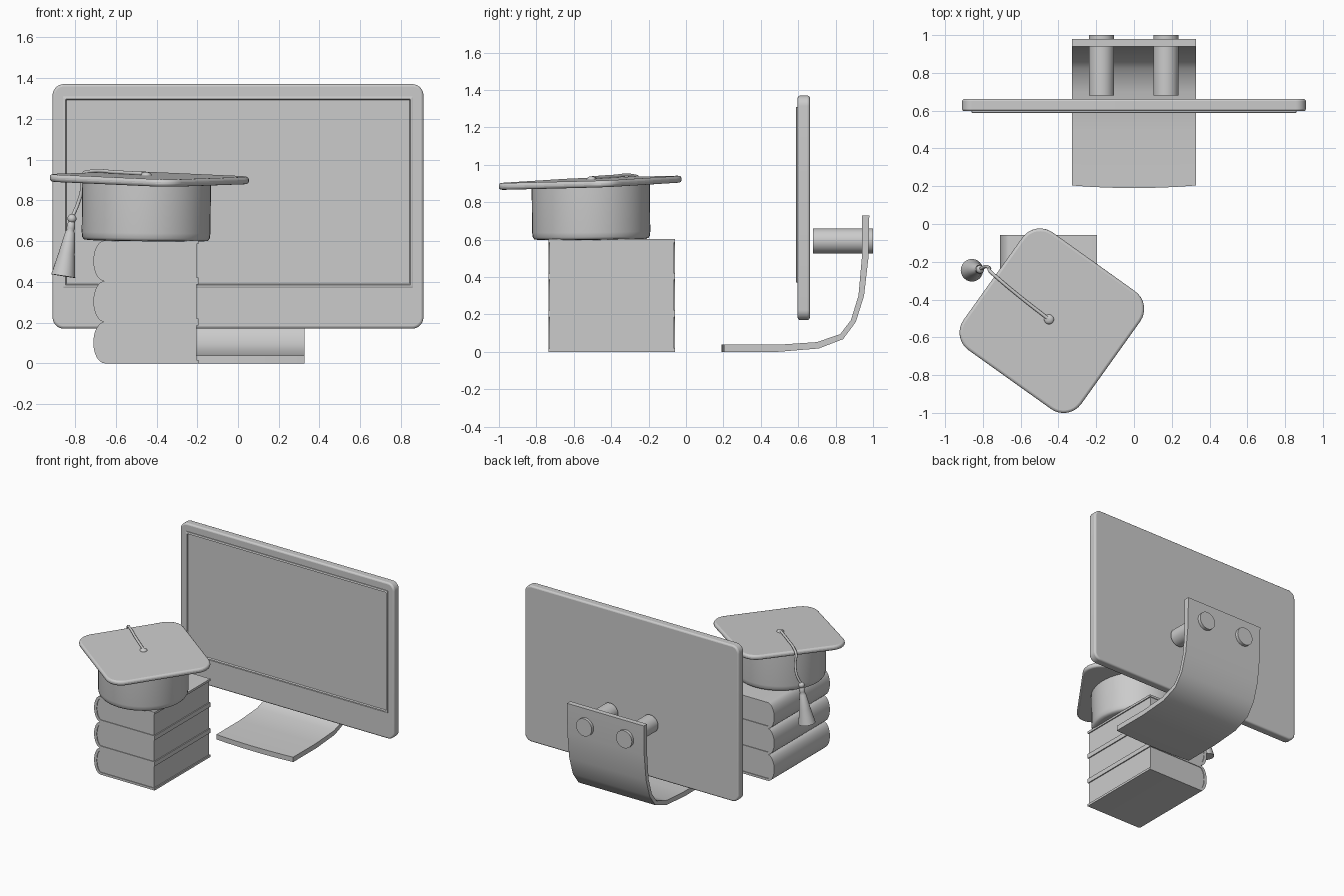
import bpy, bmesh
from math import sin, cos, pi, radians
from mathutils import Vector

if "Cube" in bpy.data.objects:
    bpy.data.objects.remove(bpy.data.objects["Cube"])


def loft(name, rings, bevel=0.0, angle=35, segments=3):
    """Skin equal-length rings of points, cap both ends."""
    bm = bmesh.new()
    rows = [[bm.verts.new(p) for p in ring] for ring in rings]
    n = len(rows[0])
    for a, b in zip(rows, rows[1:]):
        for i in range(n):
            j = (i + 1) % n
            bm.faces.new((a[i], a[j], b[j], b[i]))
    bm.faces.new(rows[0])
    bm.faces.new(rows[-1][::-1])
    bmesh.ops.recalc_face_normals(bm, faces=bm.faces)
    mesh = bpy.data.meshes.new(name)
    bm.to_mesh(mesh)
    bm.free()
    obj = bpy.data.objects.new(name, mesh)
    bpy.context.collection.objects.link(obj)
    if bevel:
        mod = obj.modifiers.new("bevel", 'BEVEL')
        mod.width, mod.segments = bevel, segments
        mod.limit_method, mod.angle_limit = 'ANGLE', radians(40)
    smooth(obj, angle)
    return obj


def smooth(obj, angle=35):
    bpy.ops.object.select_all(action='DESELECT')
    obj.select_set(True)
    bpy.context.view_layer.objects.active = obj
    bpy.ops.object.shade_smooth_by_angle(angle=radians(angle))


def round_rect(hw, hh, r, turn=0.0, n=8):
    pts = []
    for k, (sx, sy) in enumerate(((1, 1), (-1, 1), (-1, -1), (1, -1))):
        for i in range(n + 1):
            a = (k + i / n) * pi / 2
            x, y = sx * (hw - r) + r * cos(a), sy * (hh - r) + r * sin(a)
            pts.append((x * cos(turn) - y * sin(turn), x * sin(turn) + y * cos(turn)))
    return pts


def circle(r, n=32):
    return [(r * cos(2 * pi * i / n), r * sin(2 * pi * i / n)) for i in range(n)]


def along_y(pts, ys, x0=0, z0=0):
    return [[(x0 + x, y, z0 + z) for x, z in pts] for y in ys]


# Monitor housing
loft("monitor_body", along_y(round_rect(0.91, 0.60, 0.055), (0.597, 0.662), z0=0.77), bevel=0.012)

# Screen: raised thin rim with the panel sunk inside it
steps = ((0.0, 0.61), (0.0, 0.59), (0.005, 0.587), (0.013, 0.587), (0.018, 0.597))
loft("screen", [along_y(round_rect(0.86 - d, 0.47 - d, 0.006, n=2), (y,), z0=0.84)[0]
                for d, y in steps], angle=25)

# Bent plate stand, front edge slightly bowed
outer = [(0.19, 0), (0.49, 0), (0.71, 0.018), (0.84, 0.068), (0.908, 0.16),
         (0.952, 0.3), (0.975, 0.5), (0.98, 0.73)]
inner = [(0.94, 0.73), (0.94, 0.5), (0.922, 0.3), (0.882, 0.17), (0.825, 0.095),
         (0.70, 0.052), (0.49, 0.038), (0.19, 0.038)]
rings = []
for i in range(9):
    x = 0.327 * (i / 4 - 1)
    bow = 0.014 * (i / 4 - 1) ** 2
    rings.append([(x, y + (bow if y < 0.2 else 0), z) for y, z in outer + inner])
loft("stand_plate", rings, angle=40)

# Two pins joining stand and monitor
for side, x in (("left", -0.172), ("right", 0.169)):
    loft("stand_pin_" + side, along_y(circle(0.067), (0.68, 1.0), x, 0.593))

# Stack of three books: wrapped cover and page block
def spine(z0, z1, x, bulge, n=16):
    mid, h = (z0 + z1) / 2, (z1 - z0) / 2
    return [(x - bulge * sin(pi * i / n), mid + h * cos(pi * i / n)) for i in range(n + 1)]


levels = (0.0, 0.203, 0.403, 0.602)
t = 0.017
for k, (z0, z1) in enumerate(zip(levels, levels[1:]), 1):
    back = spine(z0, z1, -0.655, 0.055)
    core = spine(z0 + t, z1 - t, -0.65, 0.038)
    cover = ([(-0.195, z1)] + back + [(-0.195, z0), (-0.195, z0 + t)]
             + core[::-1] + [(-0.195, z1 - t)])
    loft(f"book_cover_{k}", along_y(cover, (-0.735, -0.058)))
    loft(f"book_pages_{k}", along_y([(-0.203, z1 - t)] + core + [(-0.203, z0 + t)],
                                    (-0.73, -0.063)))

# Graduation cap, both pieces slightly tilted
tilt = (0.038, 0.018, 0)
board = round_rect(0.383, 0.383, 0.115, radians(-35.5))
cap = loft("cap_board", [[(x, y, z) for x, y in board] for z in (-0.018, 0.018)], bevel=0.014)
cap.location, cap.rotation_euler = (-0.435, -0.512, 0.904), tilt

crown_steps = ((0.285, -0.15), (0.305, -0.147), (0.313, -0.135), (0.316, -0.11), (0.316, 0.15))
crown = loft("cap_crown", [[(x, y, z) for x, y in circle(r, 48)] for r, z in crown_steps], angle=50)
crown.location, crown.rotation_euler = (-0.45, -0.508, 0.752), (0.012, 0.012, 0)


# Cap button and tassel knot
def ball(name, loc, r, flat=1.0):
    bpy.ops.mesh.primitive_uv_sphere_add(segments=20, ring_count=12, radius=r, location=loc)
    obj = bpy.context.object
    obj.name = name
    obj.scale.z = flat
    smooth(obj, 60)


ball("cap_button", (-0.45, -0.505, 0.923), 0.026, 0.6)
ball("tassel_knot", (-0.815, -0.24, 0.71), 0.022)

# Cord from the button over the board edge to the knot
path = [(-0.45, -0.505, 0.930), (-0.60, -0.388, 0.938), (-0.72, -0.288, 0.942),
        (-0.762, -0.25, 0.925), (-0.765, -0.235, 0.86), (-0.785, -0.225, 0.785),
        (-0.813, -0.238, 0.72)]
curve = bpy.data.curves.new("tassel_cord", 'CURVE')
curve.dimensions = '3D'
curve.bevel_depth, curve.bevel_resolution, curve.use_fill_caps = 0.009, 3, True
spl = curve.splines.new('BEZIER')
spl.bezier_points.add(len(path) - 1)
for bp, p in zip(spl.bezier_points, path):
    bp.co = p
    bp.handle_left_type = bp.handle_right_type = 'AUTO'
bpy.context.collection.objects.link(bpy.data.objects.new("tassel_cord", curve))

# Flared tassel hanging at a lean
top, bottom = Vector((-0.815, -0.24, 0.70)), Vector((-0.858, -0.245, 0.428))
turn = Vector((0, 0, 1)).rotation_difference(top - bottom)
profile = ((0, 0.013), (0.06, 0.019), (0.14, 0.021), (0.17, 0.018), (0.22, 0.024),
           (0.6, 0.040), (1, 0.060))
loft("tassel", [[top.lerp(bottom, f) + turn @ Vector((x, y, 0)) for x, y in circle(r, 24)]
                for f, r in profile], angle=50)
